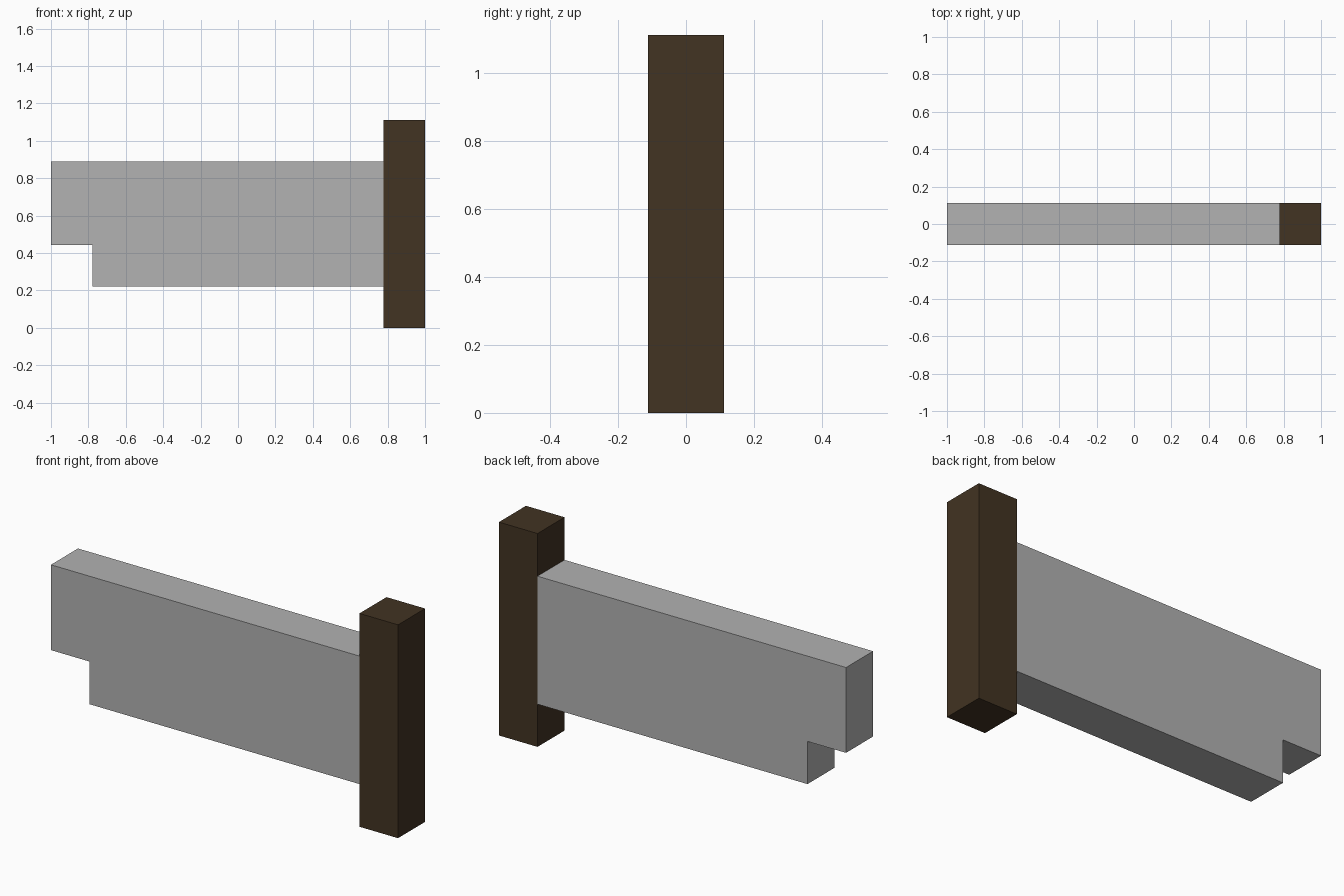
import bpy
import bmesh

if "Cube" in bpy.data.objects:
    bpy.data.objects.remove(bpy.data.objects["Cube"])

U = 2 / 9          # modelling unit: the post is one unit square
HALF = U / 2


def material(name, rgb):
    mat = bpy.data.materials.new(name)
    mat.diffuse_color = (*rgb, 1)
    mat.use_nodes = True
    mat.node_tree.nodes["Principled BSDF"].inputs["Base Color"].default_value = mat.diffuse_color
    return mat


def extrude_profile(name, profile, mat):
    """Extrude an x/z outline through the full thickness in y."""
    bm = bmesh.new()
    face = bm.faces.new([bm.verts.new((x, -HALF, z)) for x, z in profile])
    ext = bmesh.ops.extrude_face_region(bm, geom=[face], use_keep_orig=True)
    verts = [g for g in ext["geom"] if isinstance(g, bmesh.types.BMVert)]
    bmesh.ops.translate(bm, verts=verts, vec=(0, U, 0))
    bmesh.ops.recalc_face_normals(bm, faces=bm.faces)
    mesh = bpy.data.meshes.new(name)
    bm.to_mesh(mesh)
    bm.free()
    mesh.materials.append(mat)
    obj = bpy.data.objects.new(name, mesh)
    bpy.context.collection.objects.link(obj)
    return obj


grey = material("light grey", (0.445, 0.445, 0.445))
brown = material("dark brown", (0.054, 0.033, 0.016))

# Upright handle post
extrude_profile("handle", [(1 - U, 0), (1, 0), (1, 5 * U), (1 - U, 5 * U)], brown)

# Broad blade with a square notch at the lower far corner
extrude_profile("blade", [
    (1 - U, U), (1 - U, 4 * U), (-1, 4 * U),
    (-1, 2 * U), (-1 + U, 2 * U), (-1 + U, U),
], grey)
